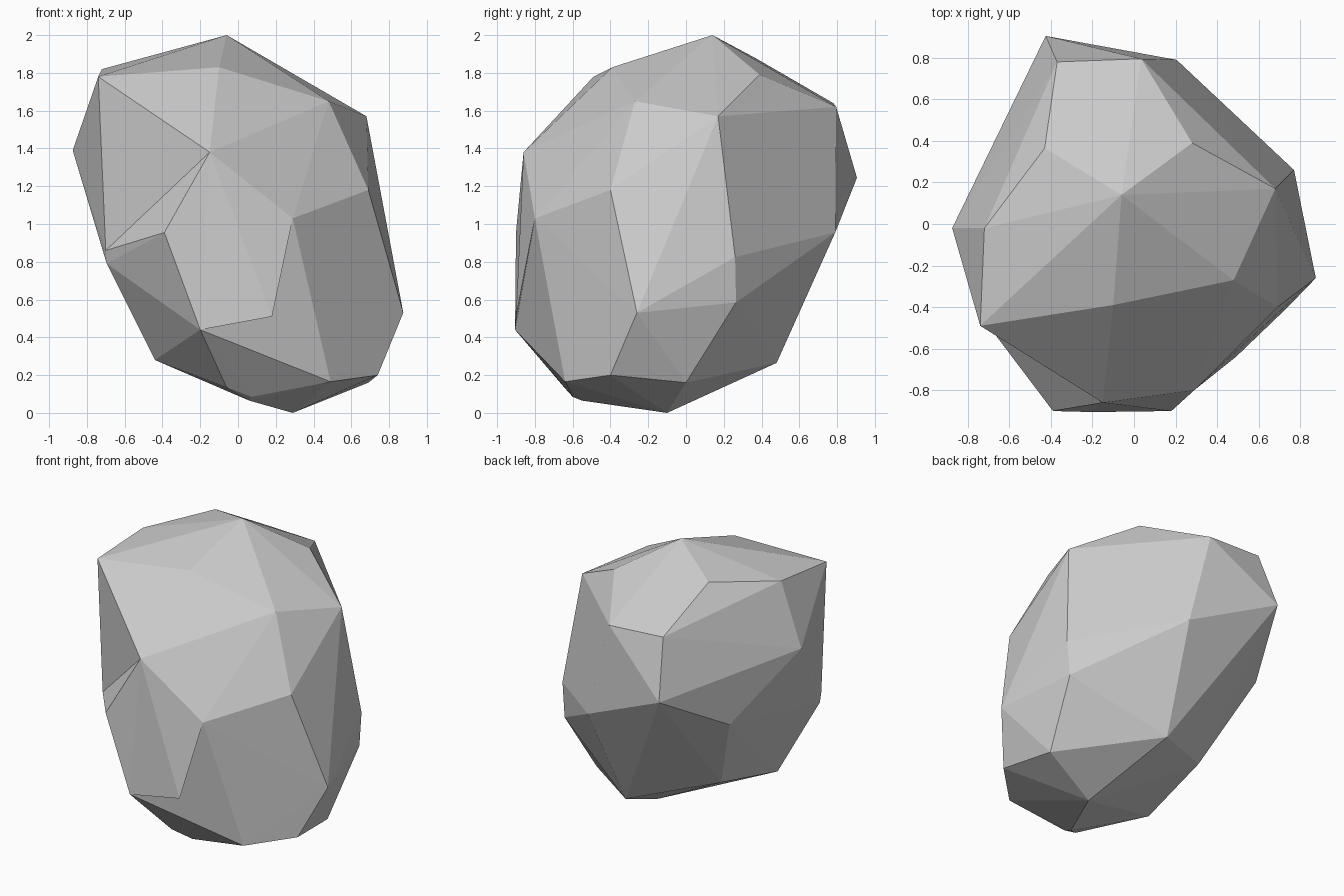
import bpy, bmesh

if "Cube" in bpy.data.objects:
    bpy.data.objects.remove(bpy.data.objects["Cube"])

# Corner points of the faceted boulder, grouped by region
crown = [(-.06, .14, 2), (-.10, -.39, 1.83), (-.74, -.49, 1.78), (-.72, -.02, 1.82),
         (.48, -.27, 1.65), (.68, .17, 1.57), (.28, .39, 1.79), (-.43, .365, 1.88),
         (-.37, .78, 1.64), (.035, .795, 1.62)]
front = [(-.15, -.86, 1.38), (-.70, -.49, .86), (-.695, -.48, .79), (-.39, -.90, .955),
         (.29, -.80, 1.03), (.18, -.90, .51), (-.20, -.905, .44)]
sides = [(-.875, -.02, 1.39), (-.64, .435, .97), (.69, -.40, 1.18), (.875, -.26, .53),
         (.77, .26, .825), (.75, .265, .585)]
back = [(-.425, .905, 1.245), (.205, .79, .955), (.13, .48, .265)]
base = [(.74, -.40, .20), (.49, -.64, .165), (-.44, -.38, .28), (-.06, -.645, .135),
        (.07, -.60, .085), (.06, -.55, .065), (.29, -.10, 0), (.69, 0, .16),
        (-.39, .17, .40)]

# Wrap the corners in a convex skin of flat facets
bm = bmesh.new()
c, f, s, k, b = ([bm.verts.new(p) for p in g] for g in (crown, front, sides, back, base))
bmesh.ops.convex_hull(bm, input=bm.verts)


def crease(p, q):
    """Turn the edge crossing p-q so that a shallow valley runs from p to q."""
    if any(e.other_vert(p) == q for e in p.link_edges):
        return
    for face in p.link_faces:
        edge = next(e for e in face.edges if p not in e.verts)
        if any(q in other.verts for other in edge.link_faces):
            bmesh.utils.edge_rotate(edge)
            return


# Shallow valleys that break the convex skin
for p, q in [(f[0], f[1]),                                  # left cheek notch
             (c[4], s[4]),                                  # right ridge
             (f[0], s[3]), (c[1], s[3]),                    # upper front
             (f[0], f[6]), (f[4], f[6]),                    # lower front
             (c[8], s[2]), (c[3], s[2]), (c[8], s[2]), (c[7], s[2])]:  # back left
    crease(p, q)

bmesh.ops.delete(bm, geom=[v for v in bm.verts if not v.link_faces], context='VERTS')
bmesh.ops.recalc_face_normals(bm, faces=bm.faces)

mesh = bpy.data.meshes.new("boulder")
bm.to_mesh(mesh)
bm.free()
bpy.context.collection.objects.link(bpy.data.objects.new("boulder", mesh))
